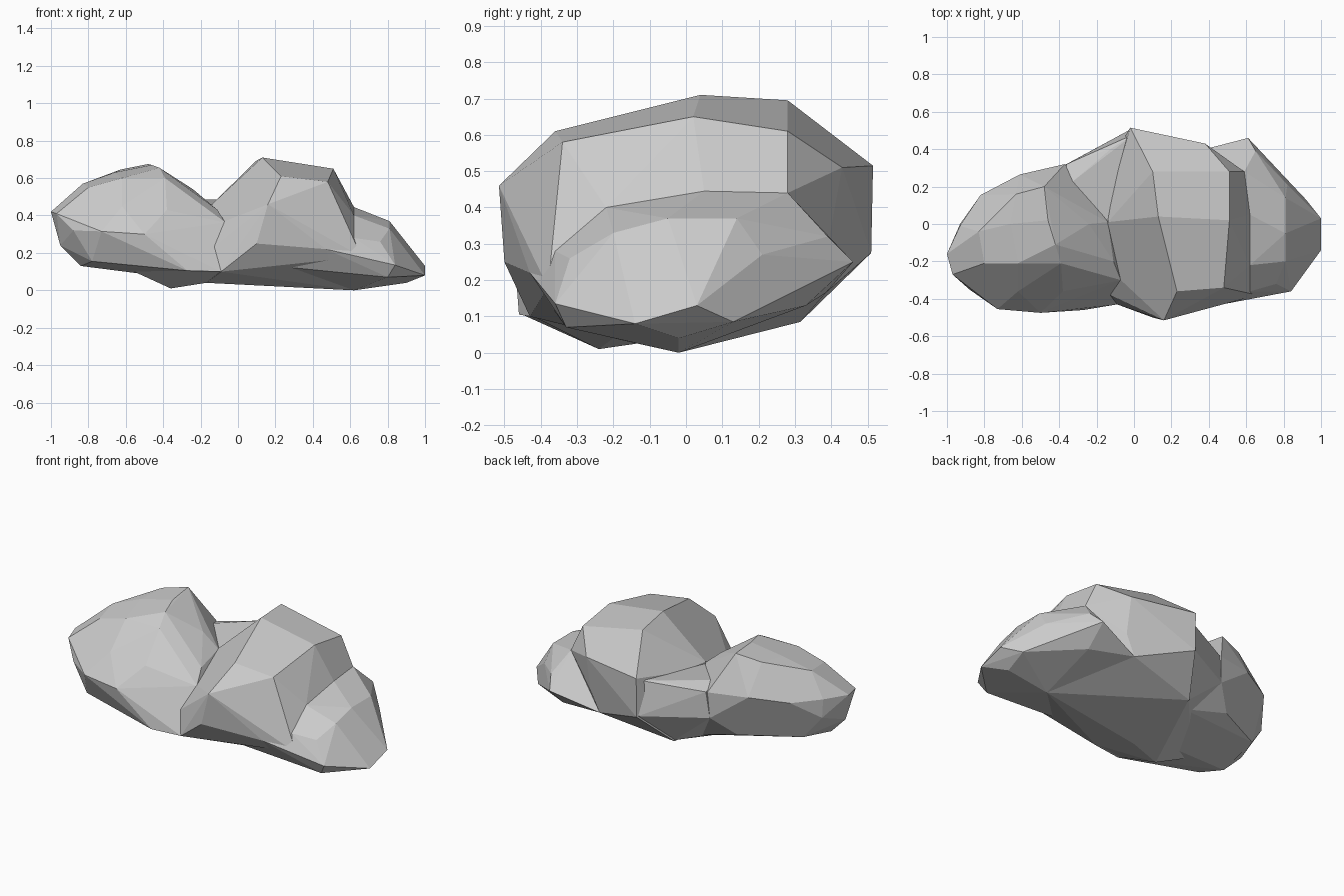
import bpy, bmesh, math


def boulder(name, *corners):
    """Faceted stone: convex hull around a few corner points."""
    bm = bmesh.new()
    for c in corners:
        bm.verts.new(c)
    bmesh.ops.convex_hull(bm, input=bm.verts[:])
    bmesh.ops.delete(bm, geom=[v for v in bm.verts if not v.link_faces], context='VERTS')
    bmesh.ops.recalc_face_normals(bm, faces=bm.faces[:])
    me = bpy.data.meshes.new(name)
    bm.to_mesh(me)
    bm.free()
    ob = bpy.data.objects.new(name, me)
    bpy.context.collection.objects.link(ob)
    return ob


# Tall right-hand hump
hump = boulder(
    "rock",
    (.13, .04, .71), (.10, .28, .695), (.23, -.36, .61), (-.02, .515, .515), (.16, -.515, .46),
    (.51, .02, .65), (.51, .28, .61), (.48, -.34, .58), (.38, .43, .51), (.48, -.39, .43),
    (.62, -.22, .40), (.62, .05, .445), (.59, .28, .44),
    (-.14, .01, .46), (-.11, .20, .46), (-.07, -.30, .37), (-.17, -.36, .20),
    (.10, -.50, .25), (.47, -.43, .22), (.66, -.38, .18),
    (-.02, .51, .275), (.38, .39, .29), (-.09, -.43, .10), (.62, -.02, 0), (.35, -.10, .035),
    (-.17, -.20, .04), (.32, .385, .165), (-.14, .315, .085))

# Low sloping toe on the far right
toe = boulder(
    "toe",
    (.62, -.22, .40), (.62, .05, .445), (.59, .28, .44), (.40, 0, .40),
    (.81, -.20, .33), (.81, -.05, .37), (.81, .14, .37), (.82, .21, .27),
    (1, -.14, .08), (1, .03, .13), (.61, .46, .25), (.65, .39, .32),
    (.66, -.38, .18), (.47, -.43, .22), (.62, -.36, .28), (.76, -.32, .26), (.84, -.36, .135),
    (.80, -.33, .07), (.90, -.02, .04), (.92, .13, .085), (.62, -.02, 0),
    (.35, -.10, .035), (.32, .385, .165), (.61, .33, .13), (.10, -.38, .14))

# Rounded left-hand head, running down into the valley
head = boulder(
    "head",
    (-.48, .20, .675), (-.46, .02, .67), (-.42, -.11, .655), (-.39, -.21, .60),
    (-.63, .16, .645), (-.66, .0, .63), (-.83, -.04, .57), (-.80, -.21, .55),
    (-.62, -.21, .60), (-.24, .0, .54), (-.36, .20, .50), (-.25, -.26, .45),
    (-.38, -.36, .43), (-.62, -.36, .45), (-1, -.16, .42), (-.97, -.27, .41),
    (-.93, -.01, .43), (-.82, .155, .44), (-.61, .265, .46), (-.37, .32, .45),
    (-.88, -.35, .32), (-.73, -.455, .315), (-.50, -.475, .30), (-.34, -.44, .26),
    (-.95, -.20, .24), (-.93, .0, .32), (-.84, -.22, .13), (-.78, -.36, .155),
    (-.83, .04, .19), (-.50, .21, .18), (-.38, .31, .29), (-.58, -.35, .12), (-.45, -.15, .08),
    (-.20, .20, .10), (-.14, .01, .455), (-.11, -.20, .43), (-.07, -.30, .365),
    (-.17, -.38, .20), (-.09, -.43, .10), (-.27, -.46, .105))

# Sunken neck joining the two humps
neck = boulder(
    "neck",
    (-.36, -.24, .01), (-.60, -.22, .12), (-.27, -.455, .107), (-.35, -.43, .25),
    (-.09, -.42, .10), (-.17, -.37, .22), (-.14, .02, .45), (-.11, .20, .455),
    (-.36, .20, .48), (-.36, .32, .45), (-.12, .405, .485), (.0, .48, .49),
    (-.02, .505, .28), (-.38, .31, .29), (-.14, .31, .09), (-.17, -.20, .04),
    (.10, 0, .10), (.10, 0, .44))

# Fuse the stones into a single surface
for part in (toe, neck, head):
    mod = hump.modifiers.new("join_" + part.name, 'BOOLEAN')
    mod.operation = 'UNION'
    mod.solver = 'EXACT'
    mod.object = part
dg = bpy.context.evaluated_depsgraph_get()
fused = bpy.data.meshes.new_from_object(hump.evaluated_get(dg))
hump.modifiers.clear()
hump.data = fused
for part in (toe, neck, head):
    bpy.data.objects.remove(part)

# Merge near-flat triangles into larger facets
bm = bmesh.new()
bm.from_mesh(fused)
bmesh.ops.remove_doubles(bm, verts=bm.verts[:], dist=.004)
bmesh.ops.dissolve_limit(bm, angle_limit=math.radians(5), verts=bm.verts[:], edges=bm.edges[:])
for f in bm.faces:
    f.smooth = False
bm.to_mesh(fused)
bm.free()
